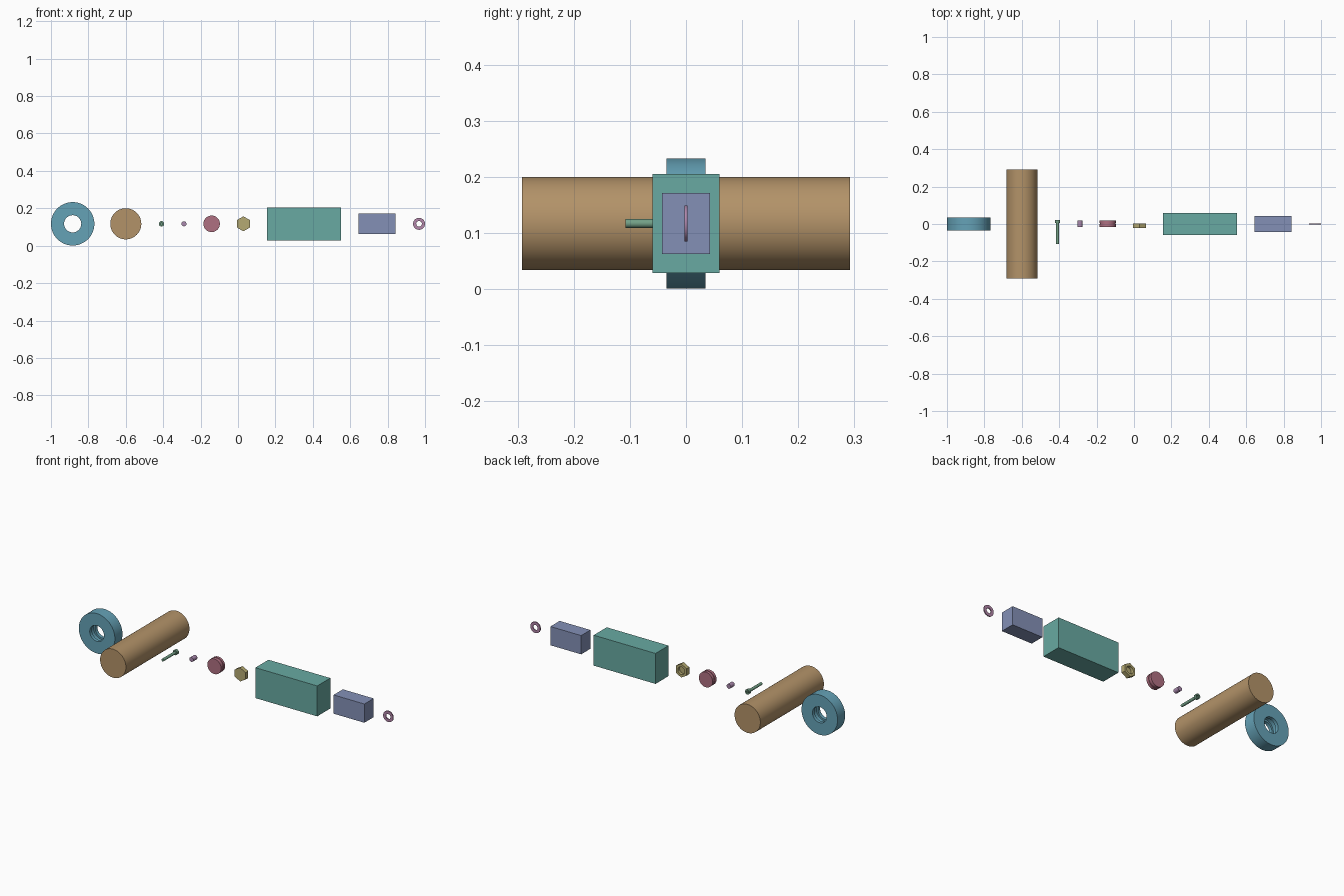
import bpy, bmesh, math

if "Cube" in bpy.data.objects:
    bpy.data.objects.remove(bpy.data.objects["Cube"])

ZC = 0.117  # common axis height


def finish(name, bm, color, smooth=True):
    bmesh.ops.recalc_face_normals(bm, faces=bm.faces)
    me = bpy.data.meshes.new(name)
    bm.to_mesh(me)
    bm.free()
    ob = bpy.data.objects.new(name, me)
    bpy.context.collection.objects.link(ob)
    mat = bpy.data.materials.new(name + "_color")
    mat.diffuse_color = (*color, 1)
    mat.use_nodes = True
    mat.node_tree.nodes["Principled BSDF"].inputs["Base Color"].default_value = mat.diffuse_color
    me.materials.append(mat)
    if smooth:
        bpy.ops.object.select_all(action='DESELECT')
        ob.select_set(True)
        bpy.context.view_layer.objects.active = ob
        bpy.ops.object.shade_smooth_by_angle(angle=math.radians(30))
    return ob


def lathe(name, x, profile, color, closed=False, seg=64):
    """Revolve (radius, y) points about the y axis; open profiles get end caps."""
    bm = bmesh.new()
    rings = []
    for r, y in profile:
        rings.append([bm.verts.new((x + r * math.cos(2 * math.pi * i / seg), y,
                                    ZC + r * math.sin(2 * math.pi * i / seg)))
                      for i in range(seg)])
    pairs = list(zip(rings, rings[1:]))
    if closed:
        pairs.append((rings[-1], rings[0]))
    else:
        bm.faces.new(rings[0])
        bm.faces.new(rings[-1])
    for a, b in pairs:
        for i in range(seg):
            j = (i + 1) % seg
            bm.faces.new((a[i], a[j], b[j], b[i]))
    return finish(name, bm, color)


def box(name, x0, x1, hy, hz, color):
    bm = bmesh.new()
    bmesh.ops.create_cube(bm, size=1)
    for v in bm.verts:
        v.co = ((x0 + x1) / 2 + v.co.x * (x1 - x0), v.co.y * 2 * hy, ZC + v.co.z * 2 * hz)
    return finish(name, bm, color, False)


# Thick wheel with a groove inside its bore
lathe("wheel", -0.884, [(0.116, -0.035), (0.116, 0.035), (0.046, 0.035), (0.046, 0.015),
                        (0.056, 0.015), (0.056, -0.015), (0.046, -0.015), (0.046, -0.035)],
      (0.13, 0.36, 0.47), closed=True)

# Long roller
lathe("roller", -0.6, [(0.083, -0.292), (0.083, 0.292)], (0.45, 0.29, 0.14))

# Screw with a socket in its head
lathe("screw", -0.409, [(0.008, -0.108), (0.008, 0.005), (0.0145, 0.005), (0.0145, 0.021),
                        (0.007, 0.021), (0.007, 0.012)], (0.17, 0.35, 0.24), seg=32)

# Small pin
lathe("pin", -0.289, [(0.0135, -0.016), (0.0135, 0.02)], (0.4, 0.25, 0.42), seg=32)

# Disc with a shallow rim groove
lathe("grooved_disc", -0.141, [(0.044, -0.017), (0.044, 0.0), (0.041, 0.0), (0.041, 0.006),
                               (0.044, 0.006), (0.044, 0.02)], (0.43, 0.16, 0.22))

# Hexagonal cap nut: closed front, blind round hole at the back
bm = bmesh.new()
N, X, R = 48, 0.029, 0.04
HALF = math.radians(30)


def nut_ring(y, hexagon, r):
    out = []
    for i in range(N):
        a = math.pi / 2 + 2 * math.pi * i / N
        d = (a - math.pi / 2) % (2 * HALF) - HALF
        k = R * math.cos(HALF) / math.cos(d) if hexagon else r
        out.append(bm.verts.new((X + k * math.cos(a), y, ZC + k * math.sin(a))))
    return out


nut = [nut_ring(-0.022, True, 0), nut_ring(0.003, True, 0),
       nut_ring(0.003, False, 0.022), nut_ring(-0.014, False, 0.022)]
bm.faces.new(nut[0])
bm.faces.new(nut[-1])
for a, b in zip(nut, nut[1:]):
    for i in range(N):
        j = (i + 1) % N
        bm.faces.new((a[i], a[j], b[j], b[i]))
finish("cap_nut", bm, (0.46, 0.4, 0.17))

# Two rectangular blocks
box("large_block", 0.154, 0.552, 0.06, 0.0885, (0.14, 0.4, 0.36))
box("small_block", 0.645, 0.843, 0.0425, 0.0545, (0.23, 0.28, 0.47))

# Thin washer
lathe("washer", 0.968, [(0.032, -0.003), (0.032, 0.003), (0.015, 0.003), (0.015, -0.003)],
      (0.45, 0.24, 0.4), closed=True)
